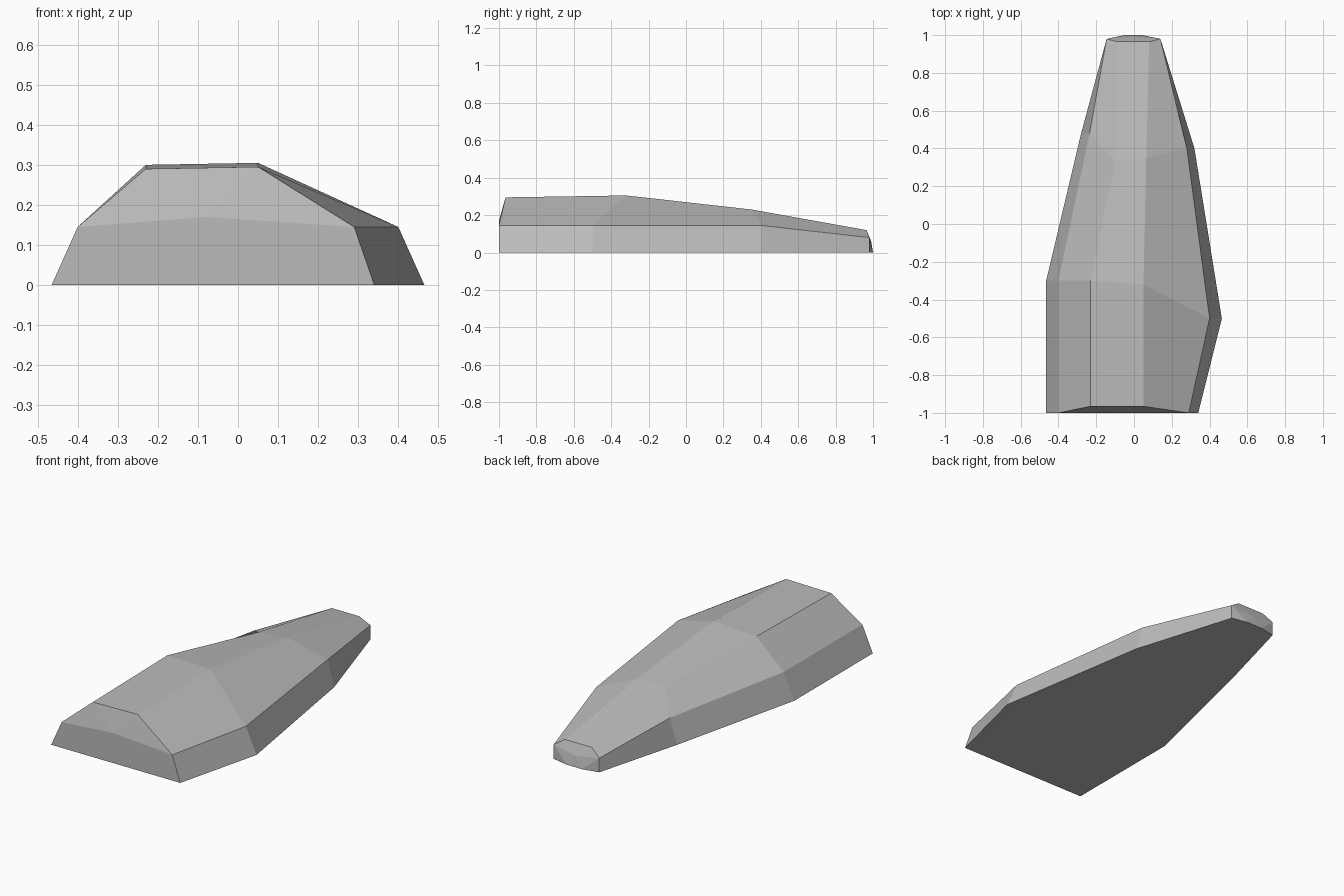
import bpy
import bmesh

default_cube = bpy.data.objects.get("Cube")
if default_cube:
    bpy.data.objects.remove(default_cube, do_unlink=True)


def flat_material(name, colour):
    material = bpy.data.materials.new(name)
    material.use_nodes = True
    material.diffuse_color = colour
    shader = material.node_tree.nodes["Principled BSDF"]
    shader.inputs["Base Color"].default_value = colour
    shader.inputs["Roughness"].default_value = 0.9
    return material


# Faceted rings from the blunt front to the narrow tip, each running
# foot, shoulder, crest, crest, shoulder, foot
rings = [
    [(-.465, -1, 0), (-.4, -1, .145), (-.23, -.965, .29),
     (.05, -.965, .295), (.29, -1, .145), (.34, -1, 0)],
    [(-.465, -.3, 0), (-.4, -.3, .145), (-.23, -.3, .3),
     (.05, -.32, .305), (.4, -.5, .145), (.465, -.5, 0)],
    [(-.28, .48, 0), (-.235, .48, .14), (-.1, .33, .225),
     (.065, .35, .23), (.28, .4, .145), (.32, .4, 0)],
    [(-.145, .98, 0), (-.145, .98, .08), (-.09, .965, .12),
     (.08, .965, .12), (.14, .98, .08), (.14, .98, 0)],
]

bm = bmesh.new()
loops = [[bm.verts.new(point) for point in ring] for ring in rings]

# Side and top facets between neighbouring rings
for near, far in zip(loops, loops[1:]):
    for i in range(len(near) - 1):
        bm.faces.new((near[i], near[i + 1], far[i + 1], far[i]))


def faceted_end(loop, low_left, low_right, centre):
    """Close the upper part of an end with facets meeting at a centre point."""
    foot_l, shoulder_l, crest_l, crest_r, shoulder_r, foot_r = loop
    bm.faces.new((shoulder_l, low_left, centre))
    bm.faces.new((shoulder_l, centre, crest_l))
    bm.faces.new((crest_l, centre, crest_r))
    bm.faces.new((crest_r, centre, shoulder_r))
    bm.faces.new((centre, low_right, shoulder_r))


# Front end: chipped upper facets above one flat face
front_left, front_right, front_centre = [
    bm.verts.new(p) for p in ((-.2, -1, .03), (.08, -1, .03), (-.08, -1, .17))]
front = loops[0]
faceted_end(front, front_left, front_right, front_centre)
bm.faces.new((front[0], front[1], front_left))
bm.faces.new((front[0], front_left, front_right, front[-1]))
bm.faces.new((front_left, front_centre, front_right))
bm.faces.new((front[-1], front_right, front[-2]))

# Tip: the foot bulges outward below the chipped facets
tip_left, tip_right, tip_centre = [
    bm.verts.new(p) for p in ((-.05, 1, 0), (.044, 1, 0), (0, .99, .06))]
tip = loops[-1]
faceted_end(tip, tip_left, tip_right, tip_centre)
bm.faces.new((tip[0], tip[1], tip_left))
bm.faces.new((tip_left, tip_centre, tip_right))
bm.faces.new((tip[-1], tip_right, tip[-2]))

# Flat underside
left_feet = [loop[0] for loop in loops]
right_feet = [loop[-1] for loop in reversed(loops)]
bm.faces.new(left_feet + [tip_left, tip_right] + right_feet)

bmesh.ops.recalc_face_normals(bm, faces=bm.faces[:])
mesh = bpy.data.meshes.new("rock_slab")
bm.to_mesh(mesh)
bm.free()
mesh.materials.append(flat_material("stone grey", (.5, .5, .5, 1)))
rock = bpy.data.objects.new("rock_slab", mesh)
bpy.context.collection.objects.link(rock)
